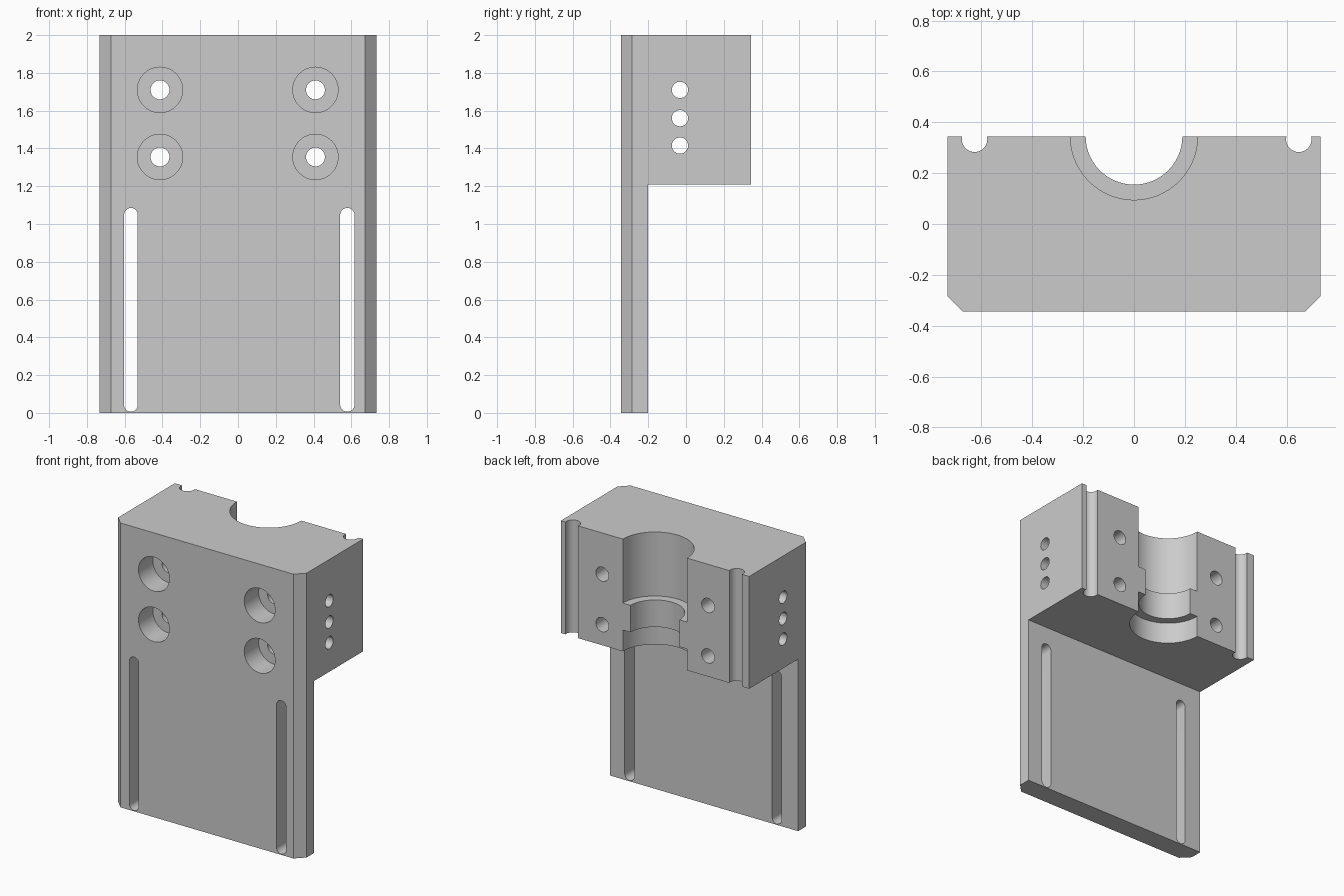
import bpy, bmesh
from math import pi, cos, sin
from mathutils import Matrix, Vector

cube = bpy.data.objects.get("Cube")
if cube:
    bpy.data.objects.remove(cube, do_unlink=True)

W, D, H = 0.733, 0.345, 2.0      # half width, half depth, height
CHAMFER = 0.06
BLOCK_Z, PLATE_Y = 1.21, -0.20

gray = bpy.data.materials.new("machined gray")
gray.use_nodes = True
color = (0.6, 0.6, 0.6, 1)
gray.diffuse_color = color
gray.node_tree.nodes["Principled BSDF"].inputs["Base Color"].default_value = color


def prism(name, outline, axis, low, high):
    """Extrude a closed outline along an axis: (x,y) for z, (x,z) for y, (y,z) for x."""
    i = "xyz".index(axis)

    def place(p, h):
        c = list(p)
        c.insert(i, h)
        return Vector(c)
    bm = bmesh.new()
    face = bm.faces.new([bm.verts.new(place(p, low)) for p in outline])
    out = bmesh.ops.extrude_face_region(bm, geom=[face])
    top = [v for v in out["geom"] if isinstance(v, bmesh.types.BMVert)]
    offset = Vector((0, 0, 0))
    offset[i] = high - low
    bmesh.ops.translate(bm, verts=top, vec=offset)
    bmesh.ops.recalc_face_normals(bm, faces=bm.faces)
    mesh = bpy.data.meshes.new(name)
    bm.to_mesh(mesh)
    bm.free()
    mesh.materials.append(gray)
    obj = bpy.data.objects.new(name, mesh)
    bpy.context.collection.objects.link(obj)
    return obj


def arc(u, v, r, start=0.0, sweep=2 * pi, n=48):
    last = n if sweep >= 2 * pi else n - 1
    return [(u + r * cos(start + sweep * k / last),
             v + r * sin(start + sweep * k / last)) for k in range(n)]


def box(u0, u1, v0, v1):
    return [(u0, v0), (u1, v0), (u1, v1), (u0, v1)]


# Full body with chamfered front corners
outline = [(-W, D), (-W, CHAMFER - D), (CHAMFER - W, -D),
           (W - CHAMFER, -D), (W, CHAMFER - D), (W, D)]
body = prism("mounting_bracket", outline, "z", 0, H)

cutters = []


def cut(name, *args):
    obj = prism(name + "_cutter", *args)
    obj.hide_render = True
    cutters.append(obj)


# Space behind the lower plate
cut("lower_back", box(PLATE_Y, 1, -1, BLOCK_Z), "x", -1, 1)

# Stepped half-round bore
cut("bore", arc(0, D, 0.19, n=96), "z", 1, 2.2)
cut("upper_bore", arc(0, D, 0.25, n=96), "z", 1.55, 2.2)
cut("lower_bore", arc(0, D, 0.25, n=96), "z", 1, 1.36)

# Small rod grooves in the back face
for x in (-0.627, 0.648):
    cut("rod_groove", arc(x, 0.333, 0.05), "z", 1, 2.2)

# Counterbored bolt holes
for x in (-0.413, 0.41):
    for z in (1.71, 1.355):
        cut("bolt_hole", arc(x, z, 0.05), "y", -1, 1)
        cut("counterbore", arc(x, z, 0.12), "y", -1, -D + 0.16)

# Cross holes through the sides
for z in (1.71, 1.56, 1.415):
    cut("cross_hole", arc(-0.032, z, 0.043), "x", -1, 1)

# Long adjustment slots
for x, r in ((-0.567, 0.036), (0.579, 0.038)):
    slot = arc(x, 1.085 - r, r, 0, pi, 24) + arc(x, 0.006 + r, r, pi, pi, 24)
    cut("slot", slot, "y", -1, 0)

for c in cutters:
    mod = body.modifiers.new(c.name, "BOOLEAN")
    mod.operation = "DIFFERENCE"
    mod.solver = "EXACT"
    mod.object = c

# Bake the cuts and drop the cutters
graph = bpy.context.evaluated_depsgraph_get()
mesh = bpy.data.meshes.new_from_object(body.evaluated_get(graph))
body.modifiers.clear()
body.data = mesh
mesh.materials.clear()
mesh.materials.append(gray)
for p in mesh.polygons:
    p.material_index = 0
for c in cutters:
    bpy.data.objects.remove(c, do_unlink=True)

bpy.ops.object.select_all(action="DESELECT")
body.select_set(True)
bpy.context.view_layer.objects.active = body
bpy.ops.object.shade_smooth_by_angle(angle=pi / 6)
